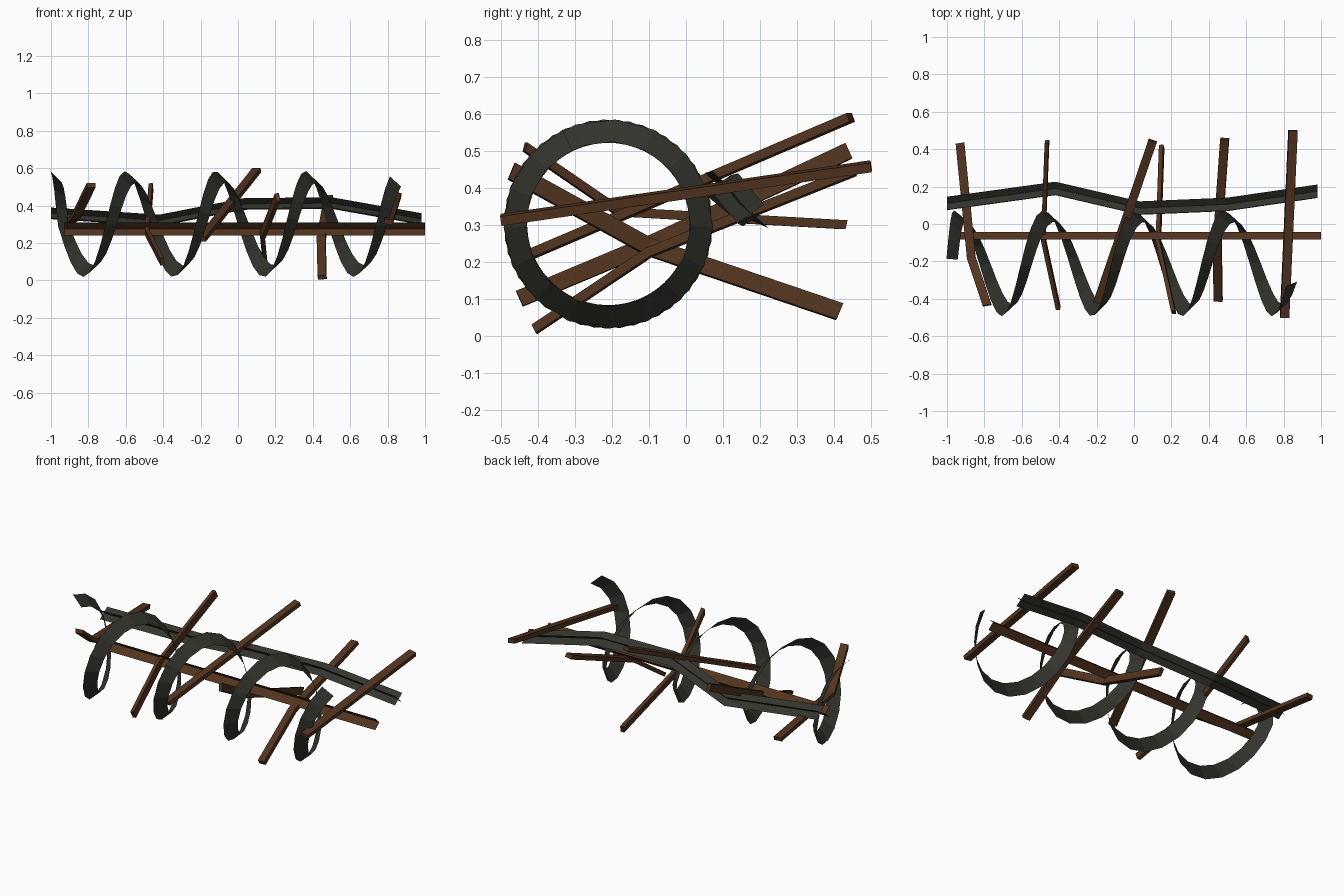
import bpy, math
from mathutils import Vector

if "Cube" in bpy.data.objects:
    bpy.data.objects.remove(bpy.data.objects["Cube"])


def material(name, col):
    m = bpy.data.materials.new(name)
    m.diffuse_color = (*col, 1)
    m.use_nodes = True
    m.node_tree.nodes["Principled BSDF"].inputs["Base Color"].default_value = m.diffuse_color
    return m


WOOD = material("rusty brown", (0.085, 0.034, 0.014))
WIRE = material("dark steel", (0.034, 0.035, 0.027))


def sweep_rings(name, rings, closed, mat, caps=False):
    """Bridge equal-length rings of points into one mesh."""
    n = len(rings[0])
    verts = [p for r in rings for p in r]
    faces = []
    for i in range(len(rings) - 1):
        for j in range(n if closed else n - 1):
            k = (j + 1) % n
            faces.append((i*n + j, i*n + k, (i+1)*n + k, (i+1)*n + j))
    if caps:
        faces.append(tuple(reversed(range(n))))
        faces.append(tuple(range(len(verts) - n, len(verts))))
    me = bpy.data.meshes.new(name)
    me.from_pydata(verts, [], faces)
    me.materials.append(mat)
    me.update()
    ob = bpy.data.objects.new(name, me)
    bpy.context.collection.objects.link(ob)
    return ob


def stake(name, path, wx, wz, roll=0.0):
    """Rectangular bar along a path that runs mostly along y."""
    sec = [(-wx/2, -wz/2), (wx/2, -wz/2), (wx/2, wz/2), (-wx/2, wz/2)]
    d = (Vector(path[-1]) - Vector(path[0])).normalized()
    side = d.cross(Vector((0, 0, 1))).normalized()
    up = side.cross(d)
    up, side = (up*math.cos(roll) + side*math.sin(roll),
                side*math.cos(roll) - up*math.sin(roll))
    rings = [[Vector(p) + side*u + up*v for u, v in sec] for p in path]
    if d.y < 0:
        rings.reverse()
    ob = sweep_rings(name, rings, True, WOOD, True)
    # make the shell face outward
    import bmesh
    bm = bmesh.new()
    bm.from_mesh(ob.data)
    bmesh.ops.recalc_face_normals(bm, faces=bm.faces)
    bm.to_mesh(ob.data)
    bm.free()


# cross stakes, some bent
stake("cross_stake_1", [(-.93, .43, .30), (-.87, -.18, .335), (-.785, -.435, .51)], .047, .025)
stake("cross_stake_2", [(-.465, .44, .50), (-.485, -.08, .255), (-.405, -.45, .10)], .022, .045, .12)
stake("cross_stake_3", [(.10, .445, .59), (-.195, -.42, .22)], .047, .025)
stake("cross_stake_4", [(.148, .415, .065), (.13, -.1, .24), (.212, -.472, .445)], .022, .047, .15)
stake("cross_stake_5", [(.485, .455, .445), (.445, -.1, .225), (.45, -.41, .017)], .047, .025, .1)
stake("cross_stake_6", [(.85, .5, .458), (.805, -.5, .313)], .048, .026, -.15)

# long folded beam
sec = [(-.082, .31), (-.042, .274), (-.082, .24)]
sweep_rings("long_beam", [[Vector((x, y, z)) for y, z in sec] for x in (-.93, 1)], False, WOOD)

# sagging strip with a crossed section
pts = [(-1, .11, .36), (-.42, .19, .322), (.03, .085, .41), (.5, .105, .415), (.98, .175, .33)]
for name, a, b in (("sagging_strip_a", (-.034, .03), (.034, -.032)),
                   ("sagging_strip_b", (.036, .024), (-.036, -.026))):
    sweep_rings(name, [[Vector((x, y + u, z + v)) for u, v in (a, b)] for x, y, z in pts],
                False, WIRE)

# coiled ribbon, tilted across its axis
rings = []
N = 64
for i in range(N + 1):
    deg = -85 + (1324 + 85) * i / N
    x = -.935 + (deg / 360 * .482 if deg > 0 else deg / 90 * .04)
    if deg > 0:
        x += .012 * math.cos(math.radians(deg - 135)) + .008
    c, s = math.cos(math.radians(deg)), math.sin(math.radians(deg))
    rings.append([Vector((x + k*.03, -.21 + (.253 - k*.03)*c, .302 - (.253 - k*.03)*s))
                  for k in (-1, 1)])
sweep_rings("coiled_ribbon", rings, False, WIRE)
